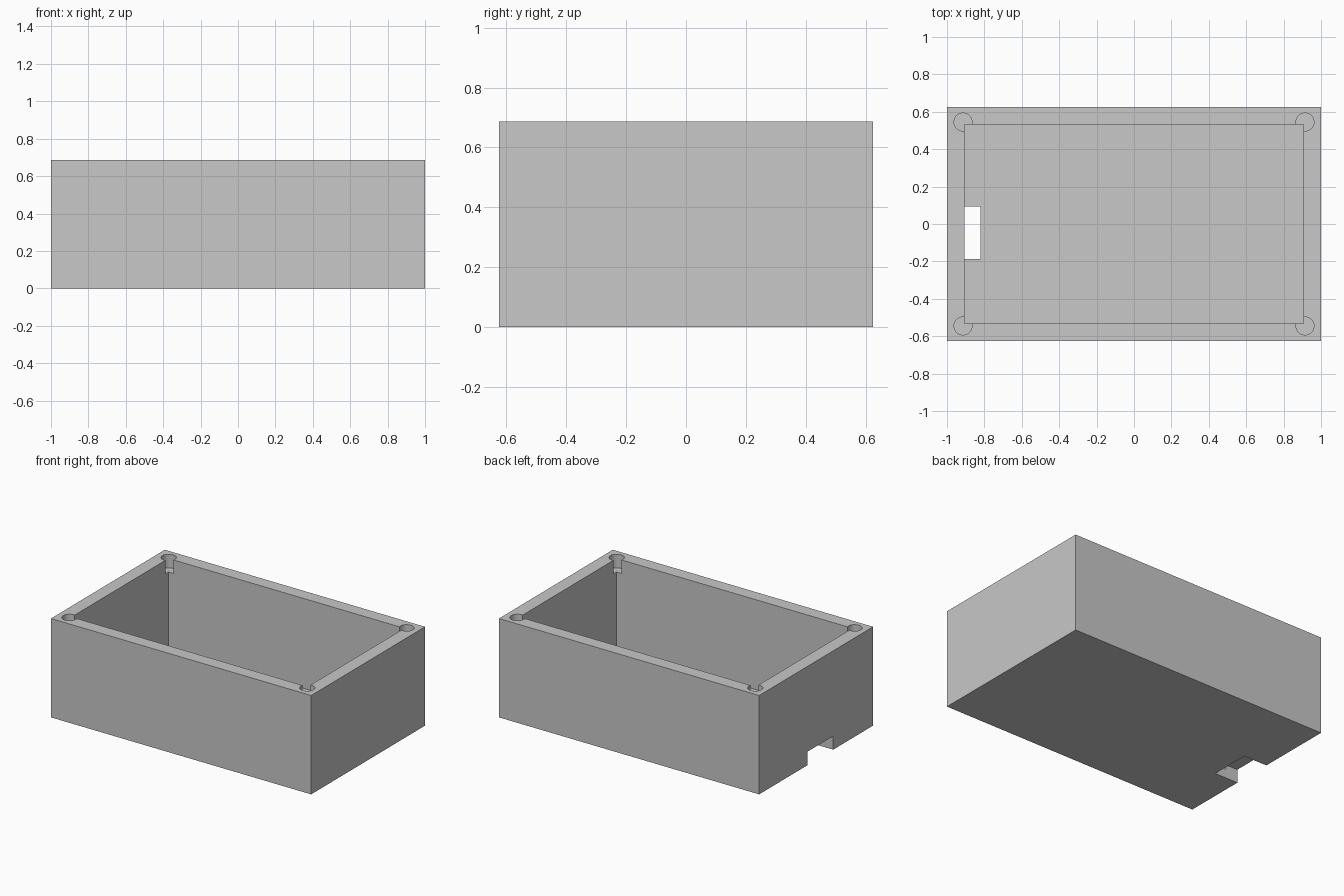
import bpy

if "Cube" in bpy.data.objects:
    bpy.data.objects.remove(bpy.data.objects["Cube"], do_unlink=True)

LENGTH, WIDTH, HEIGHT = 2.0, 1.25, 0.687
WALL, FLOOR, NOTCH_TOP = 0.093, 0.0625, 0.094
HOLE_X, HOLE_Y, HOLE_RADIUS, HOLE_DEPTH = 0.914, 0.545, 0.048, 0.094


def block(name, low, high):
    """Box spanning two opposite corners."""
    centre = [(a + b) / 2 for a, b in zip(low, high)]
    bpy.ops.mesh.primitive_cube_add(size=1, location=centre)
    obj = bpy.context.object
    obj.name = name
    obj.scale = [b - a for a, b in zip(low, high)]
    bpy.ops.object.transform_apply(location=True, rotation=False, scale=True)
    return obj


def cut(target, cutter):
    """Subtract the cutter from the target, then discard it."""
    cutter.hide_render = True
    mod = target.modifiers.new(cutter.name, 'BOOLEAN')
    mod.operation = 'DIFFERENCE'
    mod.solver = 'EXACT'
    mod.object = cutter
    bpy.context.view_layer.objects.active = target
    bpy.ops.object.modifier_apply(modifier=mod.name)
    bpy.data.objects.remove(cutter, do_unlink=True)


# Material
grey = bpy.data.materials.new("light grey")
grey.use_nodes = True
colour = (0.578, 0.578, 0.578, 1)
grey.diffuse_color = colour
grey.node_tree.nodes["Principled BSDF"].inputs["Base Color"].default_value = colour

# Outer shell of the open box
hx, hy = LENGTH / 2, WIDTH / 2
box = block("open_box", (-hx, -hy, 0), (hx, hy, HEIGHT))

# Inner cavity, open at the top
cut(box, block("cavity", (WALL - hx, WALL - hy, FLOOR),
               (hx - WALL, hy - WALL, HEIGHT + 0.1)))

# Cable notch through the wall and floor at the right end
cut(box, block("cable_notch", (-hx - 0.1, -0.188, -0.1),
               (-0.82, 0.094, NOTCH_TOP)))

# Shallow screw pockets in the four rim corners
for sx in (-1, 1):
    for sy in (-1, 1):
        bpy.ops.mesh.primitive_cylinder_add(
            vertices=48, radius=HOLE_RADIUS, depth=2 * HOLE_DEPTH,
            location=(sx * HOLE_X, sy * HOLE_Y, HEIGHT))
        pocket = bpy.context.object
        pocket.name = "screw_pocket"
        cut(box, pocket)

box.data.materials.clear()
box.data.materials.append(grey)
for face in box.data.polygons:
    face.material_index = 0

# Smooth pocket walls, sharp box edges
bpy.ops.object.select_all(action='DESELECT')
box.select_set(True)
bpy.context.view_layer.objects.active = box
bpy.ops.object.shade_smooth_by_angle(angle=0.5)
